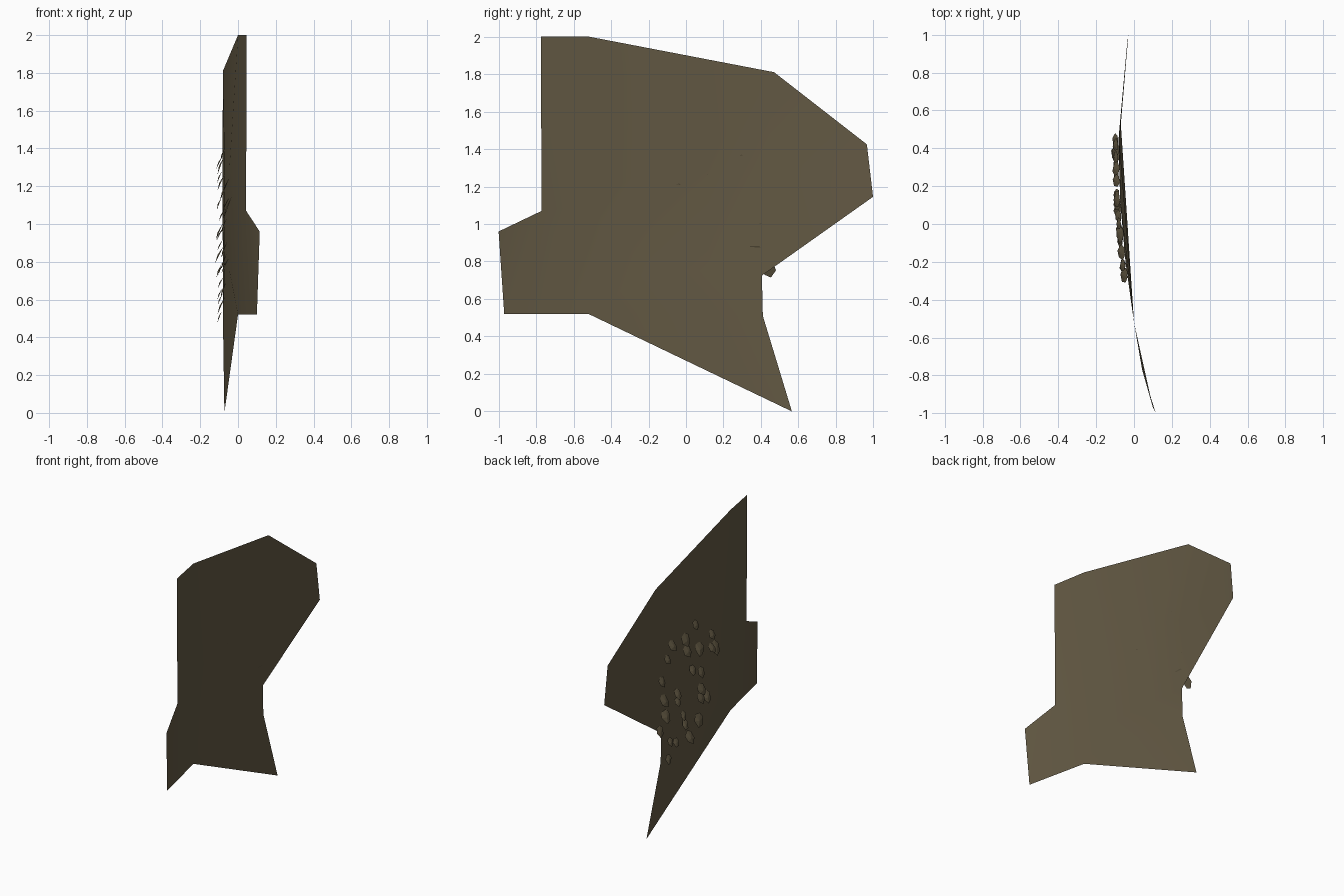
import bpy, bmesh, math, random
from mathutils import Vector, Matrix
from mathutils.geometry import delaunay_2d_cdt

if "Cube" in bpy.data.objects:
    bpy.data.objects.remove(bpy.data.objects["Cube"])

random.seed(4)

hide_mat = bpy.data.materials.new("dull brown hide")
hide_mat.diffuse_color = (0.125, 0.10, 0.057, 1)
hide_mat.use_nodes = True
hide_mat.node_tree.nodes["Principled BSDF"].inputs["Base Color"].default_value = hide_mat.diffuse_color


def make_object(name, bm):
    mesh = bpy.data.meshes.new(name)
    bm.to_mesh(mesh)
    bm.free()
    mesh.materials.append(hide_mat)
    ob = bpy.data.objects.new(name, mesh)
    bpy.context.collection.objects.link(ob)
    return ob


# Curved sheet: outline as (y, z, x), then a few bulging interior points
outline = [(-.775, 2, .045), (-.52, 2, 0), (.47, 1.81, -.08), (.965, 1.425, -.035),
           (.998, 1.145, -.03), (.405, .725, -.08), (.41, .51, -.08), (.565, 0, -.072),
           (-.52, .52, 0), (-.97, .52, .10), (-1, .96, .115), (-.77, 1.07, .043)]
interior = [(-.52, 1.1, 0), (-.2, 1.3, -.045), (-.2, .75, -.045),
            (.12, 1.35, -.073), (.12, .75, -.073), (.43, 1.25, -.082)]
points = outline + interior
n = len(outline)
verts, _, faces, origins, _, _ = delaunay_2d_cdt(
    [Vector(p[:2]) for p in points], [], [list(range(n))[::-1]], 1, 1e-5)
bm = bmesh.new()
vs = [bm.verts.new((points[o[0]][2], v.x, v.y)) for v, o in zip(verts, origins)]
for f in faces:
    bm.faces.new([vs[i] for i in f])
for f in bm.faces:
    f.normal_update()
    f.smooth = True
    if f.normal.x < 0:
        f.normal_flip()
make_object("hide_sheet", bm)


# Depth of the sheet at a given y, used for seating the scales
def sheet_x(y):
    knots = [(-.52, 0), (-.2, -.045), (.12, -.073), (.43, -.081), (.6, -.08)]
    for (a, xa), (b, xb) in zip(knots, knots[1:]):
        if y <= b:
            return xa + (xb - xa) * (y - a) / (b - a)
    return -.08


# Loose scales on the left face: top edge seated, lower tip lifted outward
spots = [(0, 1.37), (-.22, 1.21), (.13, 1.31), (.11, 1.22), (-.05, 1.17), (-.22, 1.11),
         (-.27, 1.09), (.29, 1.33), (.35, 1.25), (.04, 1.05), (-.07, .99), (.42, 1.11),
         (-.08, .86), (.23, .95), (.39, .96), (.23, .89), (-.07, .80), (-.15, .78),
         (.37, .84), (.16, .76), (-.04, .65), (.14, .69), (.08, .57), (.32, .63),
         (.25, .60), (.34, .51), (.445, .755)]
shape = [(-.55, .25), (-.2, .62), (.4, .5), (.55, -.05), (.1, -.65), (-.4, -.4)]
bm = bmesh.new()
for y, z in spots:
    size = random.uniform(.05, .085)
    place = (Matrix.Translation((sheet_x(y) - .018, y, z))
             @ Matrix.Rotation(math.radians(random.uniform(18, 27)), 4, 'Y')
             @ Matrix.Rotation(random.uniform(-.5, .5), 4, 'X'))
    rim = [bm.verts.new(place @ Vector((0, a * size * random.uniform(.85, 1.15), b * size)))
           for a, b in shape]
    peak = bm.verts.new(place @ Vector((-.1 * size, .05 * size, -.1 * size)))
    bm.faces.new(rim)
    for i in range(len(rim)):
        bm.faces.new((rim[i - 1], peak, rim[i]))
bmesh.ops.recalc_face_normals(bm, faces=bm.faces)
make_object("loose_scales", bm)
